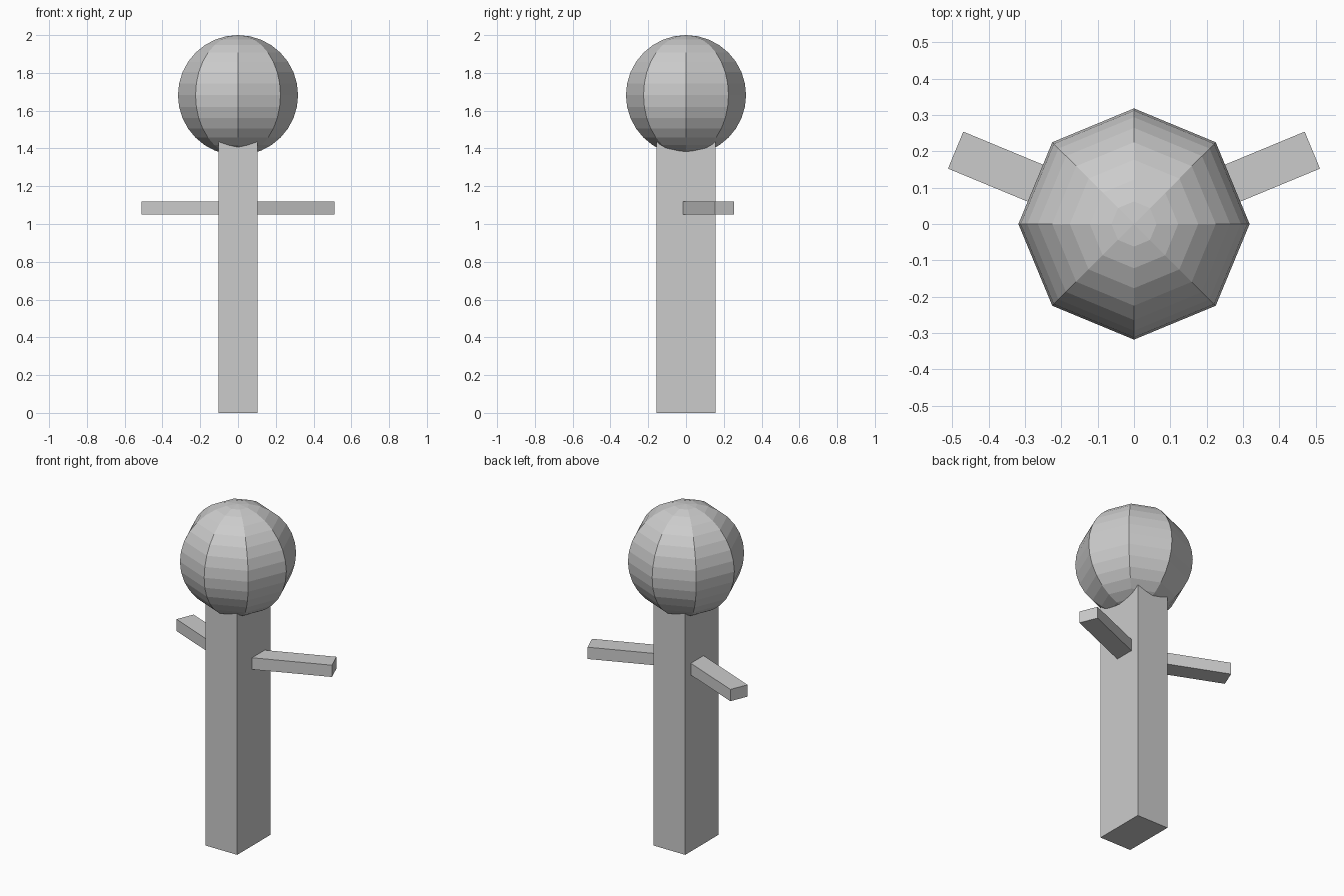
import bpy
from math import radians, cos, sin

if "Cube" in bpy.data.objects:
    bpy.data.objects.remove(bpy.data.objects["Cube"])


def box(name, size, loc, angle=0.0):
    bpy.ops.mesh.primitive_cube_add(size=1, location=loc, rotation=(0, 0, angle))
    obj = bpy.context.object
    obj.name = name
    obj.scale = size
    bpy.ops.object.transform_apply(location=False, rotation=False, scale=True)
    return obj


# Upright post, its top buried in the head
POST_TOP = 1.5
box("post", (0.208, 0.312, POST_TOP), (0, 0, POST_TOP / 2))

# Two arms starting on the centre line, swept backwards
ARM_LENGTH = 0.531
for name, angle in (("right_arm", radians(22.5)), ("left_arm", radians(157.5))):
    mid = ARM_LENGTH / 2
    box(name, (ARM_LENGTH, 0.11, 0.07),
        (mid * cos(angle), mid * sin(angle), 1.084), angle)

# Eight-sided faceted ball head
HEAD_RADIUS = 0.318
bpy.ops.mesh.primitive_uv_sphere_add(segments=8, ring_count=16, radius=HEAD_RADIUS,
                                     location=(0, 0, 2 - HEAD_RADIUS))
bpy.context.object.name = "head"
